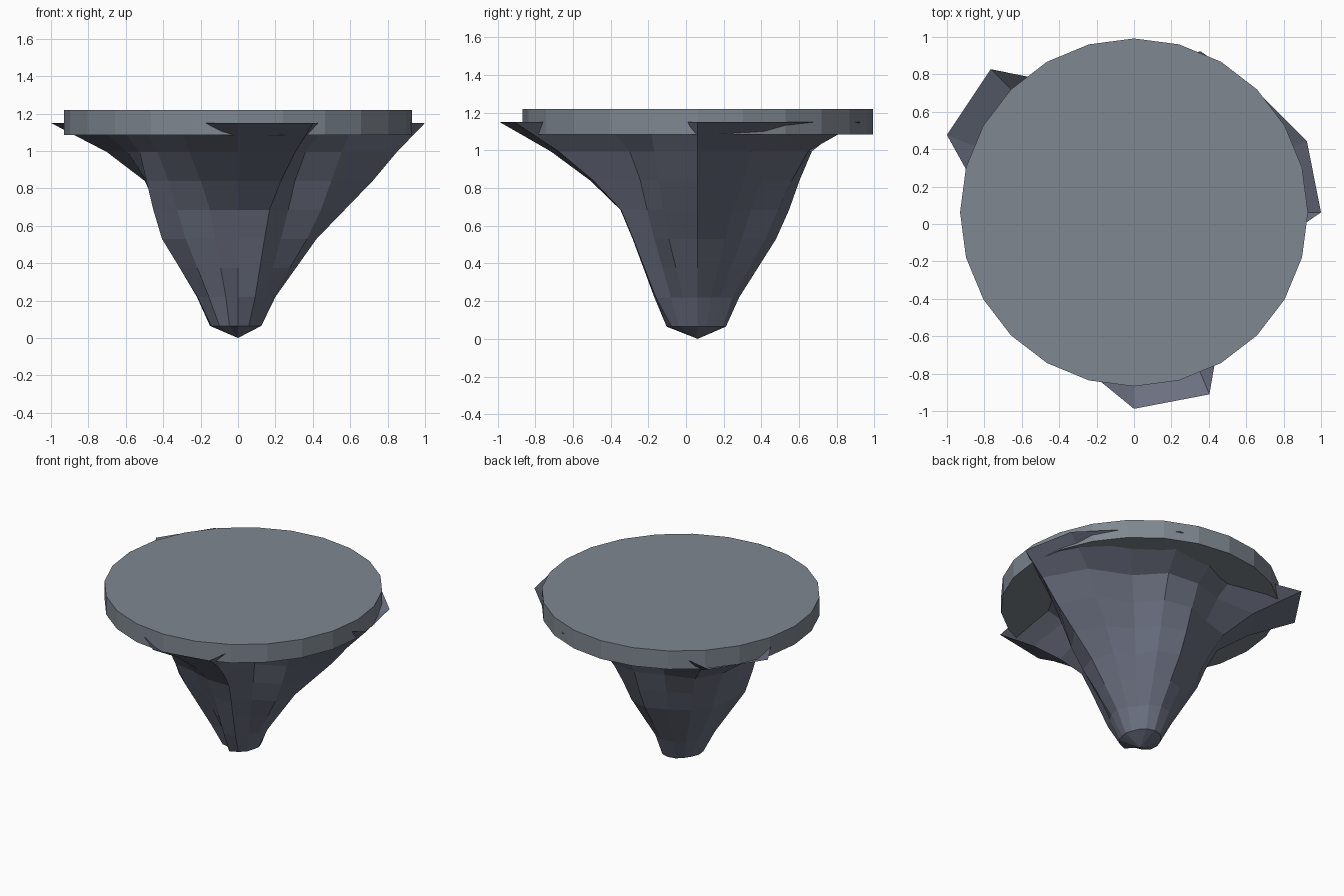
import bpy, bmesh, math

if "Cube" in bpy.data.objects:
    bpy.data.objects.remove(bpy.data.objects["Cube"])

CY = 0.062          # table axis offset in y
SIDES = 16


def make_object(name, bm, color):
    mesh = bpy.data.meshes.new(name)
    bm.to_mesh(mesh)
    bm.free()
    mat = bpy.data.materials.new(name + "_color")
    mat.diffuse_color = (*color, 1)
    mat.use_nodes = True
    mat.node_tree.nodes["Principled BSDF"].inputs["Base Color"].default_value = mat.diffuse_color
    mesh.materials.append(mat)
    obj = bpy.data.objects.new(name, mesh)
    bpy.context.collection.objects.link(obj)
    return obj


# Round table top
bm = bmesh.new()
bmesh.ops.create_cone(bm, cap_ends=True, segments=24,
                      radius1=0.93, radius2=0.93, depth=0.135)
bmesh.ops.translate(bm, verts=bm.verts, vec=(0, CY, 1.1525))
make_object("table_top", bm, (.21, .242, .28))

# Trunk pedestal: radius of each ridge, one profile per 22.5 degrees,
# measured at these heights (three branches flare past the top)
KEYS = [0.065, 0.22, 0.53, 0.685, 0.84, 0.995, 1.15]
RIDGES = [
    (.125, .20, .42, .57, .72, .85, 1.0),      # right branch
    (.12, .18, .38, .49, .63, .75, 1.0),
    (.13, .17, .33, .40, .48, .58, .923),
    (.145, .20, .39, .46, .54, .635, .932),
    (.15, .22, .416, .485, .54, .606, .80),
    (.15, .22, .38, .44, .50, .58, .72),
    (.14, .22, .39, .46, .56, .76, 1.083),     # back left branch
    (.14, .22, .40, .46, .54, .76, 1.083),
    (.15, .22, .40, .45, .49, .59, .77),
    (.155, .235, .44, .49, .53, .57, .70),
    (.14, .22, .395, .46, .525, .61, .75),
    (.12, .17, .315, .39, .52, .68, .85),
    (.165, .23, .345, .41, .57, .78, 1.05),    # front branch
    (.15, .24, .37, .44, .60, .80, 1.053),
    (.14, .20, .325, .38, .43, .51, .69),
    (.125, .20, .40, .48, .54, .60, .675),
]


def radius(profile, z):
    pts = list(zip(KEYS, profile))
    for (z0, r0), (z1, r1) in zip(pts, pts[1:]):
        if z <= z1 + 1e-6:
            return r0 + (r1 - r0) * (z - z0) / (z1 - z0)
    return profile[-1]


bm = bmesh.new()
rings = []
for level in range(8):
    z = 0.065 + 0.155 * level
    ring = []
    for i, profile in enumerate(RIDGES):
        a = math.tau * i / SIDES
        r = radius(profile, z)
        ring.append(bm.verts.new((r * math.cos(a), CY + r * math.sin(a), z)))
    rings.append(ring)
tip = bm.verts.new((0, CY, 0))
# Open shell: the branch tips are hollow above
for i in range(SIDES):
    j = (i + 1) % SIDES
    bm.faces.new((tip, rings[0][j], rings[0][i]))
    for low, high in zip(rings, rings[1:]):
        bm.faces.new((low[i], low[j], high[j], high[i]))
make_object("trunk_pedestal", bm, (.145, .16, .215))
